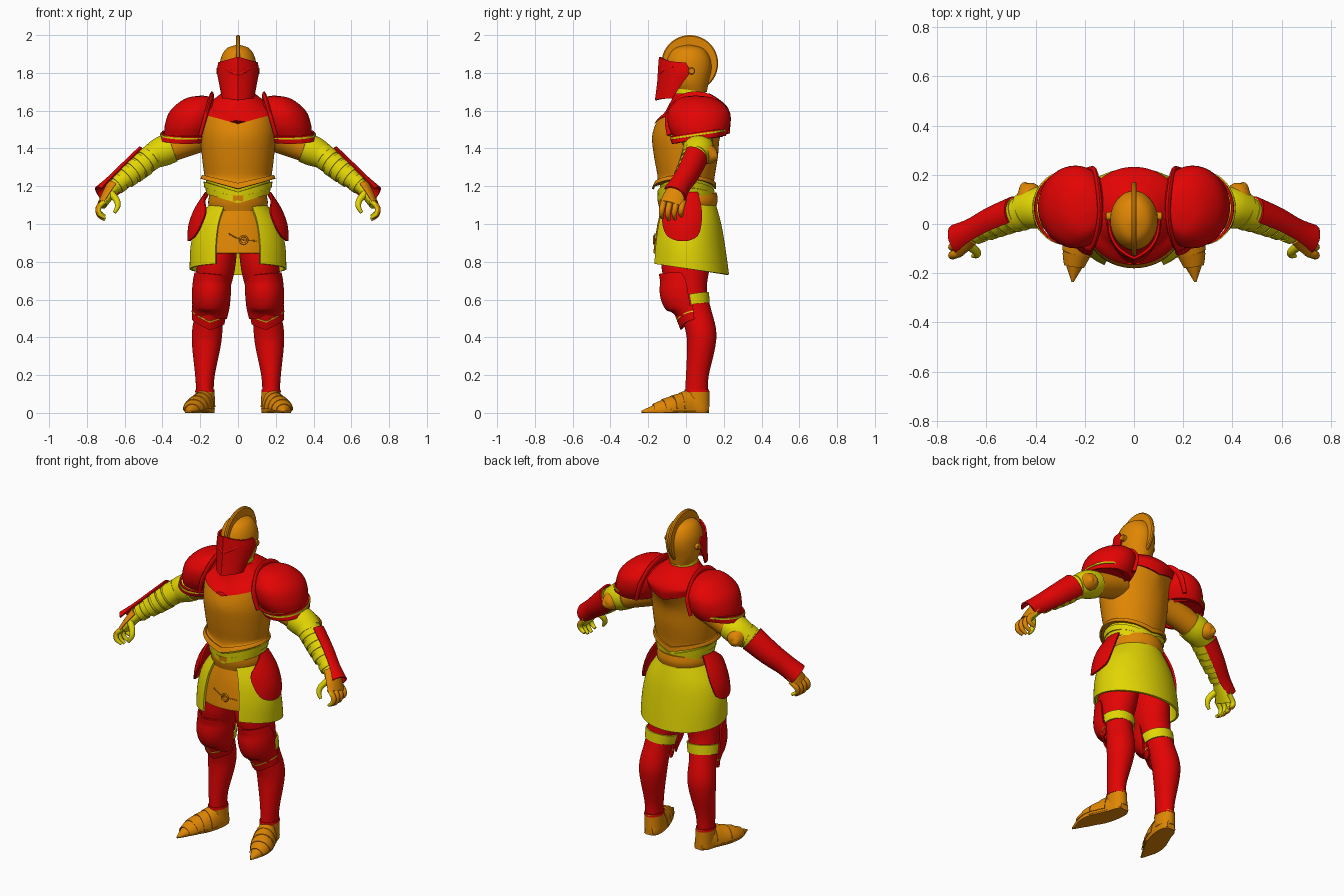
import bpy, bmesh
from math import sin, cos, radians, pi, exp
from mathutils import Vector

if "Cube" in bpy.data.objects:
    bpy.data.objects.remove(bpy.data.objects["Cube"], do_unlink=True)


def material(name, red, green, blue):
    mat = bpy.data.materials.new(name)
    mat.use_nodes = True
    mat.diffuse_color = (red, green, blue, 1)
    mat.node_tree.nodes["Principled BSDF"].inputs["Base Color"].default_value = (red, green, blue, 1)
    return mat


RED = material("enamel red", .77, .001, .001)
ORANGE = material("bronze orange", .74, .24, .001)
YELLOW = material("cloth yellow", .76, .67, .001)
FRONT, UP, SIDE = Vector((0, -1, 0)), Vector((0, 0, 1)), Vector((1, 0, 0))


def spline(sections, steps):
    """Smoothly interpolate sections (x, y, z, radius u, radius w, start angle, end angle)."""
    full = [tuple(s) + (0, 360)[:7 - len(s)] if len(s) < 7 else tuple(s) for s in sections]
    result = []
    for i in range(len(full) - 1):
        a, b, c, d = full[max(i - 1, 0)], full[i], full[i + 1], full[min(i + 2, len(full) - 1)]
        for k in range(steps):
            t = k / steps
            result.append(tuple(
                q + t / 2 * (r - p + t * (2 * p - 5 * q + 4 * r - s + t * (3 * (q - r) + s - p)))
                for p, q, r, s in zip(a, b, c, d)))
    return result + [full[-1]]


def finish(obj, mat, mirror=False, thick=0, bevel=0):
    """Add the modifiers, bake them and shade the part."""
    obj.data.materials.append(mat)
    if thick:
        shell = obj.modifiers.new("thickness", 'SOLIDIFY')
        shell.thickness, shell.offset = thick, 0
    if bevel:
        obj.modifiers.new("soft edge", 'BEVEL').width = bevel
    if mirror:
        obj.modifiers.new("other side", 'MIRROR')
    bpy.ops.object.select_all(action='DESELECT')
    obj.select_set(True)
    bpy.context.view_layer.objects.active = obj
    bpy.ops.object.convert(target='MESH')
    bpy.ops.object.shade_smooth_by_angle(angle=radians(40))
    return obj


def loft(name, sections, mat, mirror=False, thick=0, ref=FRONT, warp=None, steps=4, n=40, back=None, level=False):
    """Skin elliptical sections; angle 90 points along ref. Partial arcs make open plates."""
    secs = spline(sections, steps)
    closed = secs[0][6] - secs[0][5] > 359
    cols = n if closed else n + 1
    bm, rings = bmesh.new(), []
    for i, (x, y, z, ru, rw, a0, a1) in enumerate(secs):
        before, after = secs[max(i - 1, 0)], secs[min(i + 1, len(secs) - 1)]
        t = UP if level else (Vector(after[:3]) - Vector(before[:3])).normalized()
        w = (ref - t * ref.dot(t)).normalized()
        u = t.cross(w)
        ring = []
        for k in range(cols):
            a = radians(a0 + (a1 - a0) * k / n)
            p = Vector((x, y, z)) + u * (ru * cos(a)) + w * (rw * sin(a))
            if warp:
                p = Vector(warp(p))
            ring.append(bm.verts.new(p))
        rings.append(ring)
    for low, high in zip(rings, rings[1:]):
        for k in range(n):
            j = (k + 1) % cols
            bm.faces.new((low[k], low[j], high[j], high[k]))
    if closed and not thick:
        bm.faces.new(rings[0][::-1])
        bm.faces.new(rings[-1])
    bmesh.ops.recalc_face_normals(bm, faces=bm.faces[:])
    mesh = bpy.data.meshes.new(name)
    # outward faces take a second colour when asked
    if back:
        for f in bm.faces:
            f.material_index = int(f.normal.x > .1)
    bm.to_mesh(mesh)
    bm.free()
    obj = bpy.data.objects.new(name, mesh)
    bpy.context.collection.objects.link(obj)
    if back:
        mesh.materials.append(mat)
        mat = back
    return finish(obj, mat, mirror, thick)


def grow(sections, d):
    return [tuple(s[:3]) + (s[3] + d, s[4] + d) + tuple(s[5:]) for s in sections]


# Torso armour: the collar dips to a point at front and back, the hem dips in front
def chest(p):
    lift = .28 * abs(p.x) * exp(-((p.z - 1.54) / .06) ** 2)
    hem = .28 * abs(p.x) * exp(-((p.z - 1.19) / .05) ** 2)
    return p.x, p.y, p.z + lift + hem


torso = [(0, -.01, 1.19, .185, .158), (0, 0, 1.24, .178, .15), (0, 0, 1.35, .19, .168),
         (0, 0, 1.46, .2, .18), (0, .028, 1.53, .2, .188), (0, .058, 1.585, .19, .168),
         (0, .06, 1.63, .16, .145), (0, .045, 1.67, .11, .11), (0, .03, 1.69, .085, .09)]
loft("breastplate", torso[:5], ORANGE, warp=chest, n=64, level=True)
loft("collar_plate", grow(torso[4:], .006), RED, warp=chest, n=64, level=True)
loft("breastplate_hem", [(0, -.01, 1.185, .193, .165), (0, -.005, 1.215, .186, .158)], ORANGE,
     thick=.01, warp=chest, n=64, level=True)
loft("neck", [(0, .02, 1.66, .08, .085), (0, .02, 1.71, .074, .082), (0, .02, 1.76, .07, .08)], YELLOW, level=True)
loft("waist", [(0, .01, 1.06, .14, .13), (0, .01, 1.13, .15, .14), (0, 0, 1.24, .172, .142)], YELLOW, level=True)
for i in range(2):
    loft("waist_fold", [(0, 0, 1.15 + i * .03, .165 + i * .01, .146), (0, 0, 1.18 + i * .03, .17 + i * .01, .148)],
         YELLOW, thick=.006, level=True, warp=lambda p: (p.x, p.y, p.z + .3 * abs(p.x) - .04))
loft("belt", [(0, .01, 1.07, .148, .147), (0, .01, 1.11, .158, .158), (0, .005, 1.15, .152, .157)], ORANGE,
     level=True, warp=lambda p: (p.x, p.y, p.z + .1 * max(p.y, 0)))

# Skirt, open in front over a centre panel
skirt = [(0, .018, .76, .25, .204), (0, .014, .88, .245, .19), (0, .012, 1, .215, .17), (0, .01, 1.1, .148, .143)]
loft("skirt", [s + (118, 422) for s in skirt], YELLOW, thick=.012, n=72, level=True,
     warp=lambda p: (p.x, p.y, p.z - .15 * (p.y - .03) * (1.1 - p.z) / .34))
loft("front_panel", [s + (52, 128) for s in grow([(0, .02, .845, .248, .2)] + skirt[1:], -.012)], ORANGE,
     thick=.01, level=True)
bpy.ops.mesh.primitive_torus_add(location=(.03, -.17, .915), rotation=(pi / 2, 0, 0),
                                 major_radius=.02, minor_radius=.005)
bpy.context.object.name = "panel_ring"
finish(bpy.context.object, ORANGE)
loft("panel_strap", [(-.05, -.163, .95, .003, .003), (.01, -.168, .92, .003, .003), (.1, -.153, .91, .003, .003)],
     ORANGE, ref=UP, n=8)
loft("hip_plates", [(.01, 0, .91, .252, .19, -2, 12), (.01, 0, .935, .252, .19, -18, 30), (.01, 0, 1, .245, .18, -26, 42),
                    (.01, 0, 1.08, .215, .17, -28, 42), (.01, 0, 1.165, .16, .15, -24, 10)], RED, True, .012, level=True)

# Helmet, crest and face guard
loft("helmet", [(0, .03, 1.7, .07, .08), (0, .02, 1.75, .09, .1), (0, .015, 1.82, .097, .12), (0, .015, 1.88, .09, .112),
                (0, .015, 1.93, .06, .075), (0, .015, 1.95, .002, .002)], ORANGE, level=True)
bpy.ops.mesh.primitive_cylinder_add(vertices=64, radius=.15, depth=.022, location=(0, .02, 1.85),
                                    rotation=(0, pi / 2, 0))
bpy.context.object.name = "crest"
finish(bpy.context.object, ORANGE, bevel=.006)
loft("face_guard", [(0, -.06, 1.65, .08, .082, 5, 175), (0, -.03, 1.74, .095, .1, -5, 185), (0, 0, 1.82, .106, .125, -10, 190),
                    (0, 0, 1.88, .1, .12, 0, 180)], RED, thick=.01, level=True,
     warp=lambda p: (p.x, p.y - .018 * exp(-abs(p.x) / .04), p.z + .005 - .3 * abs(p.x) * (p.z - 1.72) / .16))
loft("brow_ridges", [(.005, -.145, 1.79, .005, .008), (.05, -.12, 1.815, .005, .008), (.09, -.068, 1.83, .005, .008)],
     RED, True, ref=UP, n=10)
bpy.ops.mesh.primitive_cylinder_add(radius=.018, depth=.23, location=(0, .03, 1.81), rotation=(0, pi / 2, 0))
bpy.context.object.name = "visor_pivots"
finish(bpy.context.object, ORANGE, bevel=.004)


# Shoulder guards with raised inner flange and lower band
def slope(p):
    return p.x, p.y, p.z + .15 * (p.y - .06)


loft("shoulder_guards", [(.262, .07, 1.465, .128, .14), (.246, .07, 1.52, .142, .164), (.23, .068, 1.59, .135, .165),
                         (.213, .063, 1.64, .104, .13), (.2, .055, 1.67, .062, .08), (.19, .05, 1.68, .003, .003)],
     RED, True, level=True)
loft("shoulder_flanges", [(.2, -.09, 1.47, .012, .01), (.172, -.09, 1.57, .02, .011), (.148, -.03, 1.655, .022, .011),
                          (.138, .05, 1.678, .024, .011), (.145, .14, 1.655, .022, .011), (.16, .21, 1.58, .02, .011),
                          (.185, .22, 1.48, .012, .01)], RED, True, ref=SIDE, n=16)
loft("shoulder_bands", [(.286, .06, 1.445, .125, .13), (.268, .065, 1.485, .131, .147)], RED, True, .01, level=True,
     warp=slope)
loft("shoulder_trim", [(.277, .065, 1.468, .133, .147), (.276, .065, 1.478, .133, .148)], YELLOW, True, .006, level=True,
     warp=slope)

# Arms
loft("upper_arms", [(.17, .05, 1.48, .09, .09), (.28, .065, 1.43, .075, .075), (.4, .07, 1.38, .066, .07)], ORANGE, True)
loft("elbow_sleeves", [(.345, .065, 1.405, .077, .082), (.4, .065, 1.385, .08, .084), (.46, .05, 1.355, .066, .07)],
     YELLOW, True)
loft("elbow_caps", [(.42, .1, 1.375, .06, .055), (.43, .135, 1.365, .047, .047), (.44, .16, 1.36, .025, .025),
                    (.44, .17, 1.36, .002, .002)], ORANGE, True, ref=UP, n=24)
forearm = [(.44, .05, 1.37, .06, .065), (.5, .03, 1.32, .062, .06), (.57, 0, 1.265, .055, .052), (.66, -.04, 1.19, .036, .04)]
loft("forearms", forearm, YELLOW, True)
for x, y, z, ru, rw, *arc in spline(forearm, 2)[:-1]:
    loft("forearm_band", [(x, y, z, ru + .004, rw + .004), (x + .025, y - .012, z - .02, ru + .002, rw + .002)],
         YELLOW, True, .005)
loft("forearm_plates", [(.475, .04, 1.35, .072, .07, 150, 325), (.57, .005, 1.27, .064, .062, 145, 325),
                        (.65, -.035, 1.205, .055, .056, 140, 325), (.713, -.065, 1.15, .056, .062, 125, 300)],
     RED, True, .01)

# Gauntlets
palm = [(.65, -.035, 1.2, .036, .04), (.685, -.055, 1.15, .028, .052), (.715, -.075, 1.1, .02, .056)]
loft("palms", palm, YELLOW, True, n=24)
loft("hand_plates", [s + (95, 265) for s in grow(palm, .006)], ORANGE, True, .008, n=20)
for name, k in zip(("index", "middle", "ring", "little"), range(4)):
    y, drop = -.125 + .034 * k, (.01, 0, .003, .02)[k]
    loft(name + "_fingers", [(.7, y + .01, 1.125, .014, .016), (.737, y, 1.09, .015, .016),
                             (.735, y - .005, 1.05 + drop / 2, .014, .014), (.705, y, 1.022 + drop, .008, .009)],
         YELLOW, True, n=12, back=ORANGE)
loft("thumbs", [(.68, -.08, 1.17, .02, .02), (.642, -.11, 1.125, .017, .017), (.638, -.125, 1.09, .014, .014),
                (.655, -.13, 1.06, .008, .008)], YELLOW, True, n=12)

# Legs
loft("legs", [(.175, .055, .1, .045, .06), (.175, .06, .2, .052, .06), (.168, .08, .35, .075, .074),
              (.163, .08, .43, .08, .08), (.153, .055, .53, .075, .08), (.14, .025, .63, .085, .088),
              (.12, 0, .75, .1, .125), (.105, 0, .88, .1, .13), (.1, .01, 1, .09, .12)], RED, True)
loft("knee_straps", [(.146, .035, .565, .087, .088, 175, 365), (.14, .025, .62, .092, .094, 175, 365)], YELLOW, True, .008)
loft("knee_guards", [(.145, .02, .5, .082, .06, 10, 170), (.143, .02, .56, .093, .11, 0, 180),
                     (.141, 0, .63, .098, .132, -5, 185), (.138, 0, .69, .096, .132, 0, 180),
                     (.134, 0, .735, .093, .138, 10, 170)], RED, True, .01)
shin = [(.158, .045, .46, .082, .07, 0, 180), (.15, .035, .54, .088, .09, 0, 180)]


def notch(p):
    return p.x, p.y, p.z + .4 * abs(p.x - .15) - .01


loft("shin_collars", shin, RED, True, .01, warp=notch)
loft("shin_trim", grow(spline(shin, 16)[8:10], .004), YELLOW, True, .006, warp=notch, steps=1)
loft("ankle_rims", [(.175, .057, .11, .052, .067), (.175, .057, .125, .05, .065)], RED, True)


# Pointed armoured shoes with overlapping strips
def ground(p):
    return p.x, p.y, max(p.z, 0)


foot = [(.168, .12, .02, .025, .04), (.17, .09, .02, .046, .075), (.18, .03, .02, .055, .1), (.2, -.03, .02, .06, .08),
        (.225, -.09, .02, .058, .058), (.24, -.15, .012, .042, .038), (.25, -.235, .006, .004, .006)]
loft("shoes", foot, ORANGE, True, ref=UP, warp=ground)
loft("ankle_guards", [(.172, .06, .03, .052, .065), (.175, .057, .12, .05, .066)], ORANGE, True)
path = spline(foot, 4)
for i in range(9, 19, 3):
    strip = [grow([path[i + k]], .003 + .001 * k)[0][:5] + (0, 180) for k in range(4)]
    loft("shoe_strip", strip, ORANGE, True, .004, ref=UP, warp=ground, steps=1)
loft("soles", [(.17, .12, .008, .03, .008), (.175, .05, .008, .052, .008), (.205, -.04, .008, .06, .008),
               (.225, -.1, .008, .056, .008), (.25, -.235, .006, .005, .006)], ORANGE, True, ref=UP, warp=ground)
